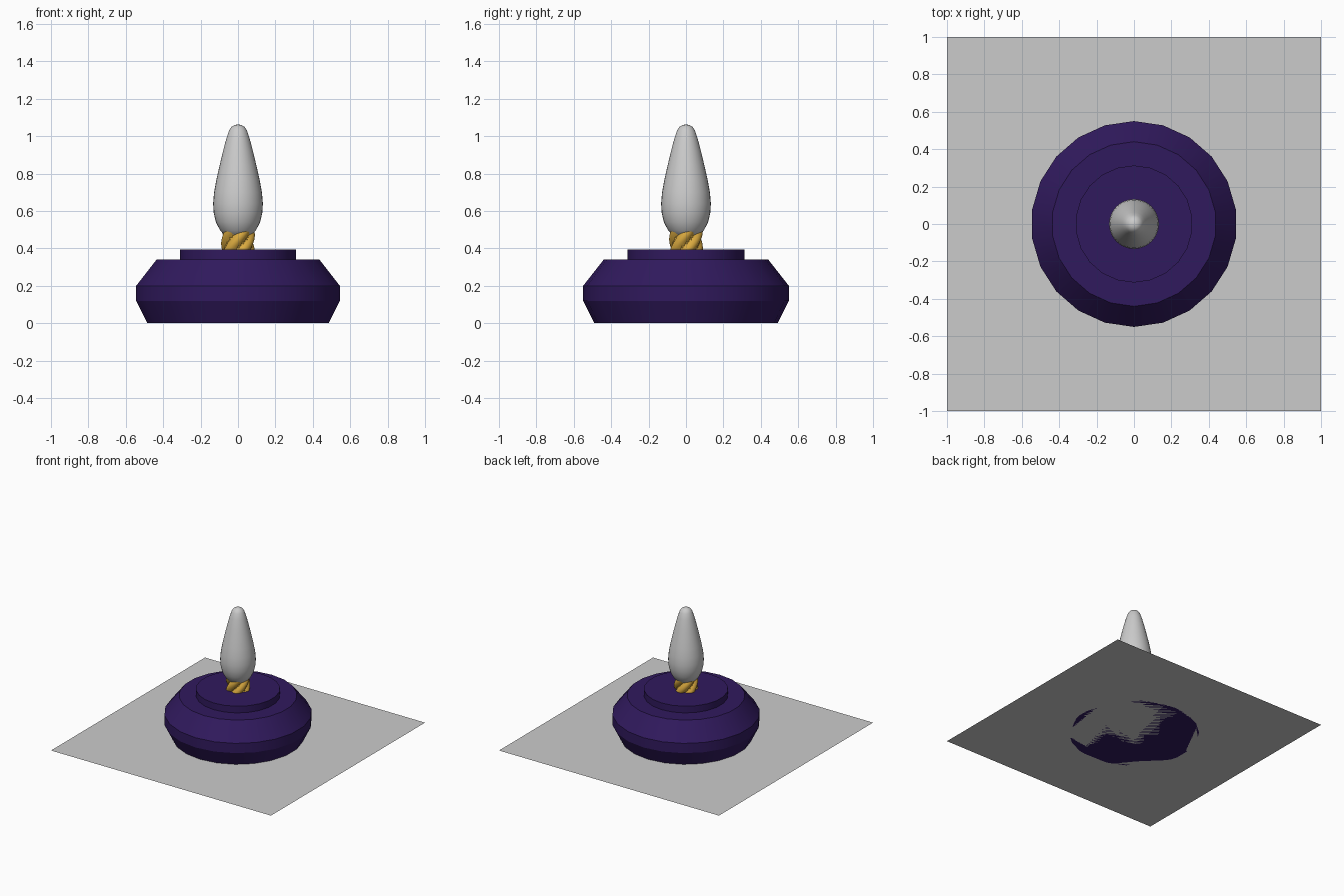
import bpy
from math import sin, cos, pi, radians

if "Cube" in bpy.data.objects:
    bpy.data.objects.remove(bpy.data.objects["Cube"])


def material(name, color):
    m = bpy.data.materials.new(name)
    m.diffuse_color = color
    m.use_nodes = True
    m.node_tree.nodes["Principled BSDF"].inputs["Base Color"].default_value = m.diffuse_color
    return m


def loft(name, rings, smooth=None, mat=None):
    """Skin equal-sized rings of points and cap both ends."""
    n = len(rings[0])
    verts = [p for ring in rings for p in ring]
    faces = [(i * n + j, i * n + (j + 1) % n, (i + 1) * n + (j + 1) % n, (i + 1) * n + j)
             for i in range(len(rings) - 1) for j in range(n)]
    faces.append(tuple(reversed(range(n))))
    faces.append(tuple(range(len(verts) - n, len(verts))))
    me = bpy.data.meshes.new(name)
    me.from_pydata(verts, [], faces)
    ob = bpy.data.objects.new(name, me)
    bpy.context.collection.objects.link(ob)
    if mat:
        me.materials.append(mat)
    if smooth:
        bpy.ops.object.select_all(action='DESELECT')
        bpy.context.view_layer.objects.active = ob
        ob.select_set(True)
        bpy.ops.object.shade_smooth_by_angle(angle=radians(smooth))
    return ob


def ring(r, z, n, twist=0, lobes=0, depth=0):
    pts = []
    for k in range(n):
        a = pi / 2 + 2 * pi * k / n
        rr = r + depth * (2 * abs(cos(lobes * (a - twist) / 2)) ** 0.7 - 1) if lobes else r
        pts.append((rr * cos(a), rr * sin(a), z))
    return pts


purple = material("purple", (0.03, 0.01, 0.11, 1))
gold = material("gold", (0.70, 0.40, 0.05, 1))

# Square floor slab
bpy.ops.mesh.primitive_plane_add(size=2)
bpy.context.object.name = "floor_plate"

# Stepped faceted base
base = [(0.49, 0), (0.55, 0.12), (0.55, 0.2), (0.44, 0.34), (0.313, 0.34), (0.313, 0.395)]
loft("base", [ring(r, z, 22) for r, z in base], 25, purple)

# Twisted screw socket
steps = 10
loft("twisted_socket", [ring(0.078, 0.38 + 0.11 * i / steps, 60, 1.5 * i / steps, 5, 0.012)
                        for i in range(steps + 1)], 35, gold)

# Flame-shaped bulb
bulb = [(0.03, 0.452), (0.065, 0.465), (0.095, 0.495), (0.118, 0.54), (0.13, 0.59),
        (0.133, 0.64), (0.128, 0.70), (0.115, 0.77), (0.098, 0.845), (0.08, 0.92),
        (0.063, 0.985), (0.048, 1.03), (0.035, 1.05), (0.018, 1.06), (0.003, 1.062)]
loft("flame_bulb", [ring(r, z, 32) for r, z in bulb], 60)
